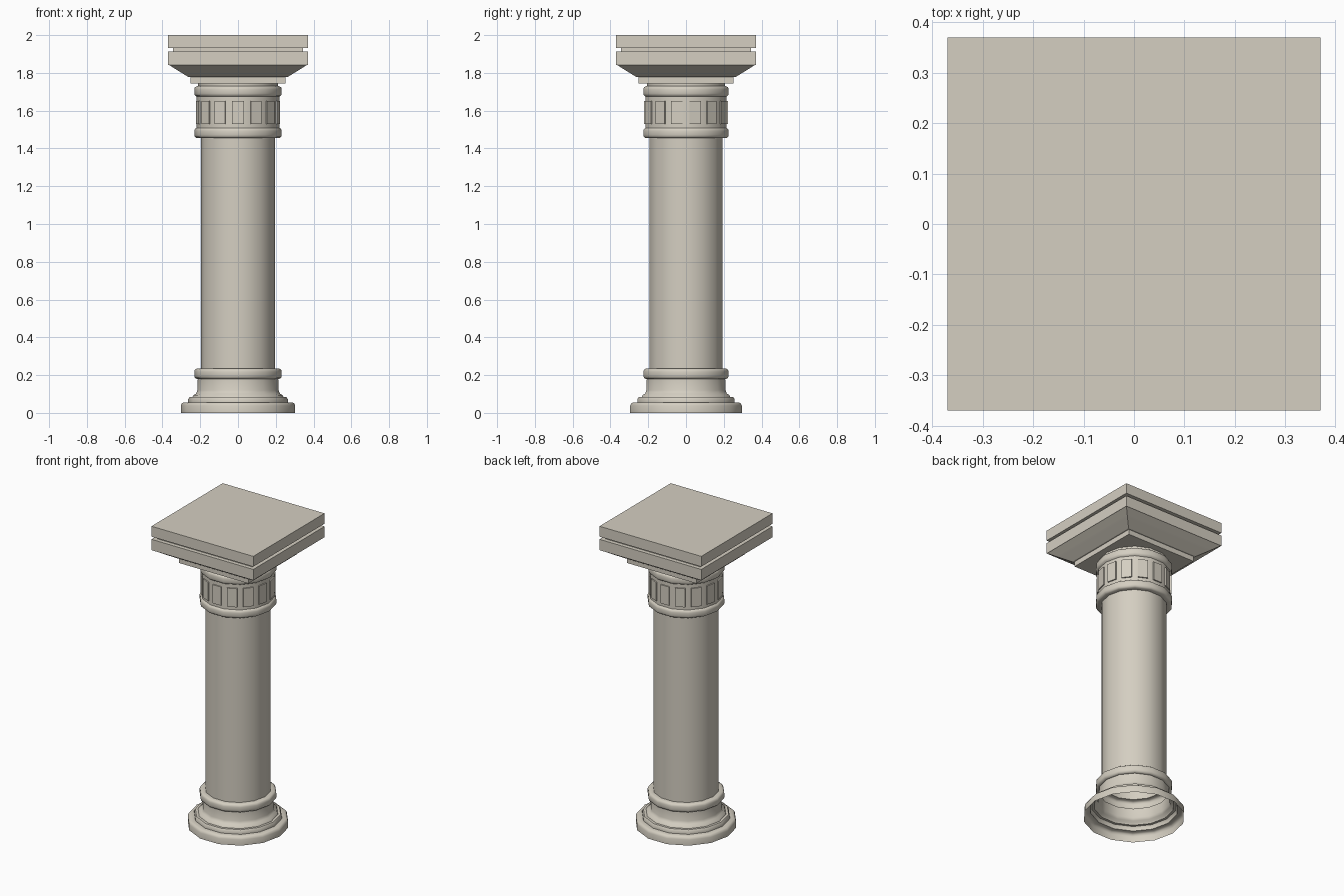
import bpy, bmesh, math
from mathutils import Matrix

if "Cube" in bpy.data.objects:
    bpy.data.objects.remove(bpy.data.objects["Cube"])

stone = bpy.data.materials.new("pale_stone")
stone.diffuse_color = (0.66, 0.62, 0.535, 1)
stone.use_nodes = True
stone.node_tree.nodes["Principled BSDF"].inputs["Base Color"].default_value = stone.diffuse_color
SIDES = 14


def finish(bm, name, smooth_angle=None):
    me = bpy.data.meshes.new(name)
    bm.to_mesh(me)
    bm.free()
    me.materials.append(stone)
    ob = bpy.data.objects.new(name, me)
    bpy.context.collection.objects.link(ob)
    if smooth_angle:
        me.shade_smooth()
        me.set_sharp_from_angle(angle=math.radians(smooth_angle))
    return ob


def lathe(name, profile, sides, start=0.0, scale=1.0, caps=False, smooth=None):
    """Sweep (radius, z) points, bottom to top, around z."""
    bm = bmesh.new()
    rings = []
    for r, z in profile:
        ring = []
        for i in range(sides):
            a = start + 2 * math.pi * i / sides
            ring.append(bm.verts.new((r * scale * math.cos(a), r * scale * math.sin(a), z)))
        rings.append(ring)
    for lo, hi in zip(rings, rings[1:]):
        for i in range(sides):
            j = (i + 1) % sides
            bm.faces.new((lo[i], lo[j], hi[j], hi[i]))
    if caps:
        bm.faces.new(rings[-1])
        bm.faces.new(rings[0][::-1])
    return finish(bm, name, smooth)


def roll(z0, z1, r=0.2315):
    """Profile of a rounded ring moulding."""
    return [(r - 0.012, z0), (r - 0.003, z0 + 0.006), (r, z0 + 0.016),
            (r, z1 - 0.016), (r - 0.003, z1 - 0.006), (r - 0.012, z1)]


# Round column: stepped foot (open below), shaft, frieze and neck
profile = [(0.303, 0), (0.303, 0.038), (0.298, 0.05), (0.288, 0.056), (0.264, 0.056),
           (0.264, 0.072), (0.257, 0.083), (0.241, 0.083), (0.236, 0.094),
           (0.222, 0.102), (0.215, 0.12), (0.213, 0.18)]
profile += roll(0.18, 0.234)
profile += [(0.197, 0.234), (0.197, 1.455)]
profile += roll(1.455, 1.509)
profile += [(0.2195, 1.512), (0.2195, 1.673)]
profile += roll(1.675, 1.729)
profile += [(0.213, 1.73), (0.213, 1.745)]
lathe("column", profile, SIDES, smooth=50)

# Raised panels, one on each side of the frieze
bm = bmesh.new()
for i in range(SIDES):
    a = 2 * math.pi * (i + 0.5) / SIDES
    m = (Matrix.Rotation(a, 4, 'Z') @ Matrix.Translation((0.217, 0, 1.59))
         @ Matrix.Diagonal((0.010, 0.062, 0.122, 1)))
    bmesh.ops.create_cube(bm, size=1, matrix=m)
finish(bm, "frieze_panels")

# Square capital with sloping underside and groove
lathe("capital_slab",
      [(0.252, 1.745), (0.252, 1.778), (0.262, 1.778), (0.318, 1.812), (0.326, 1.817),
       (0.366, 1.843), (0.37, 1.843), (0.37, 1.914), (0.344, 1.914), (0.344, 1.932),
       (0.37, 1.932), (0.37, 2.0)],
      4, start=math.pi / 4, scale=math.sqrt(2), caps=True)
